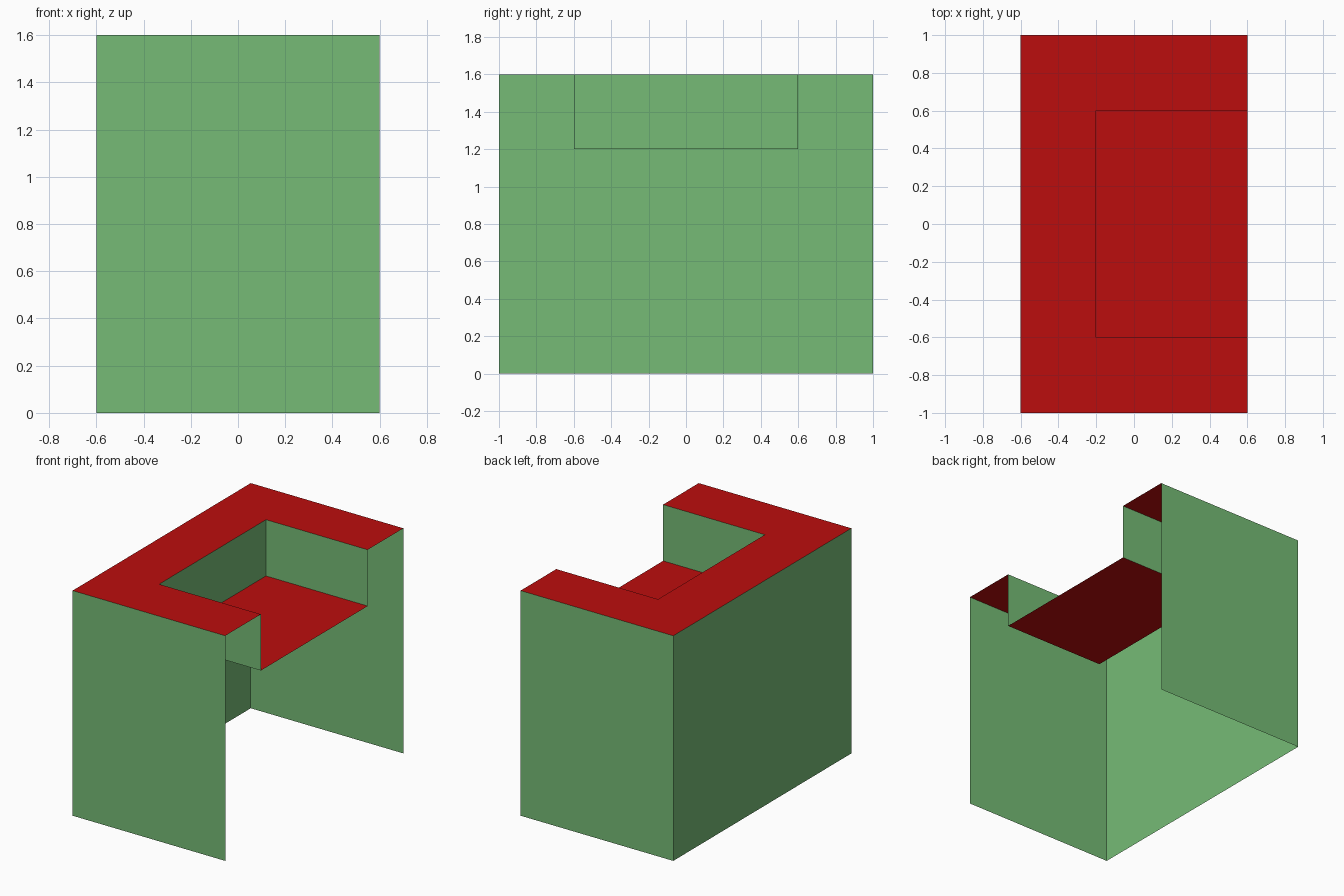
import bpy

cube = bpy.data.objects.get("Cube")
if cube:
    bpy.data.objects.remove(cube, do_unlink=True)


def make_material(name, rgb):
    mat = bpy.data.materials.new(name)
    mat.use_nodes = True
    mat.diffuse_color = (*rgb, 1)
    mat.node_tree.nodes["Principled BSDF"].inputs["Base Color"].default_value = (*rgb, 1)
    return mat


def add_part(name, verts, faces, mat):
    mesh = bpy.data.meshes.new(name)
    mesh.from_pydata(verts, [], faces)
    mesh.materials.append(mat)
    obj = bpy.data.objects.new(name, mesh)
    bpy.context.collection.objects.link(obj)
    return obj


def wall_strip(name, path, bottom, top, mat):
    """Thin walls standing along an open path, facing right of travel."""
    n = len(path)
    verts = [(x, y, z) for z in (bottom, top) for x, y in path]
    faces = [(i, i + 1, n + i + 1, n + i) for i in range(n - 1)]
    return add_part(name, verts, faces, mat)


def flat_sheet(name, outline, z, mat):
    """Single upward-facing sheet."""
    verts = [(x, y, z) for x, y in outline]
    return add_part(name, verts, [tuple(range(len(verts)))], mat)


def u_path(back, front, half_width):
    """Three-sided outline, open towards +x."""
    return [(front, half_width), (back, half_width),
            (back, -half_width), (front, -half_width)]


green = make_material("wall green", (0.18, 0.5, 0.18))
red = make_material("top red", (0.5, 0.004, 0.004))

HEIGHT, LEDGE, OPEN_X = 1.6, 1.2, 0.6
outer = u_path(-0.6, OPEN_X, 1.0)
inner = u_path(-0.2, OPEN_X, 0.6)

# Outer walls, open underneath and on the +x side
wall_strip("outer_walls", outer, 0, HEIGHT, green)

# Walls and floor of the notch cut into the top
wall_strip("notch_walls", inner[::-1], LEDGE, HEIGHT, green)
flat_sheet("notch_floor", inner, LEDGE, red)

# U-shaped top surface around the notch
flat_sheet("top_rim", outer + inner[::-1], HEIGHT, red)
